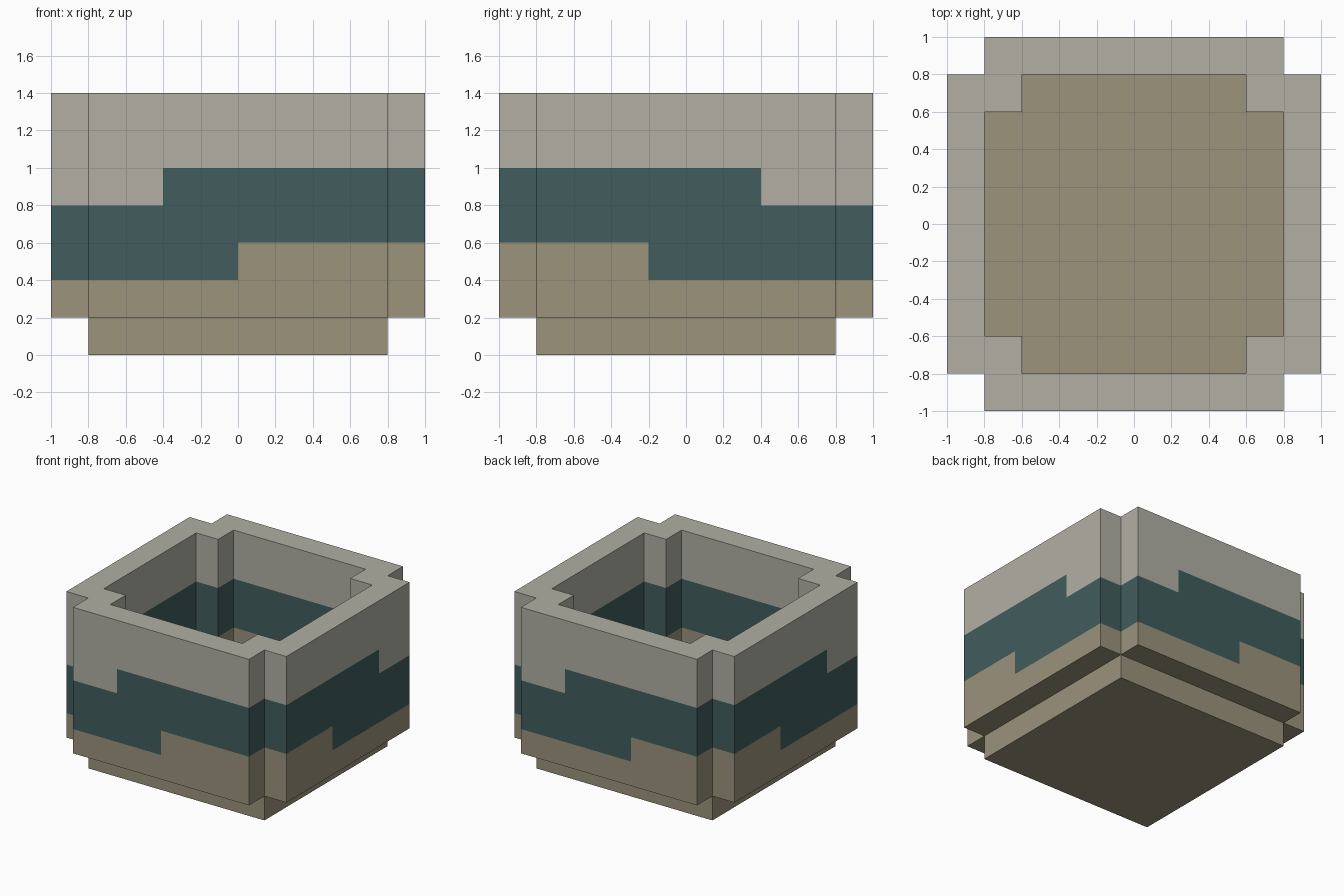
import bpy
import bmesh

if "Cube" in bpy.data.objects:
    bpy.data.objects.remove(bpy.data.objects["Cube"])


def make_material(name, rgb):
    """Flat material from an 8-bit display colour."""
    lin = [((c / 255 + 0.055) / 1.055) ** 2.4 for c in rgb]
    mat = bpy.data.materials.new(name)
    mat.diffuse_color = (*lin, 1.0)
    mat.use_nodes = True
    mat.node_tree.nodes["Principled BSDF"].inputs["Base Color"].default_value = mat.diffuse_color
    return mat


SAND = make_material("sand", (155, 147, 124))
TEAL = make_material("dark_teal", (65, 92, 93))
GREY = make_material("warm_grey", (177, 175, 164))


def finish(bm, name, mats):
    bmesh.ops.recalc_face_normals(bm, faces=bm.faces[:])
    mesh = bpy.data.meshes.new(name)
    bm.to_mesh(mesh)
    bm.free()
    for m in mats:
        mesh.materials.append(m)
    bpy.context.collection.objects.link(bpy.data.objects.new(name, mesh))


def cross_outline(long, short):
    """Square outline with a notch at each corner, counter-clockwise."""
    pts, quarter = [], [(long, short), (short, short), (short, long)]
    for _ in range(4):
        pts += quarter
        quarter = [(-y, x) for x, y in quarter]
    return pts


def band_limits(x, y):
    """Bottom and top of the teal band at a point of the wall."""
    if abs(y) > abs(x):
        if y < 0:   # front wall
            return (0.4 if x < 0 else 0.6), (0.8 if x < -0.4 else 1.0)
        return (0.4 if x > -0.2 else 0.6), (0.8 if x > 0.4 else 1.0)   # back wall
    s = y if x > 0 else -y   # right wall, and left wall turned half round
    return (0.6 if s < -0.2 else 0.4), (1.0 if s < 0.4 else 0.8)


# Base slab, its top is the floor of the box
bm = bmesh.new()
bmesh.ops.create_cube(bm, size=1)
bmesh.ops.scale(bm, vec=(1.6, 1.6, 0.2), verts=bm.verts)
bmesh.ops.translate(bm, vec=(0, 0, 0.1), verts=bm.verts)
finish(bm, "base_slab", [SAND])

# Notched wall ring
bm = bmesh.new()
section = [(1.0, 0.8, 0.2), (1.0, 0.8, 1.4), (0.8, 0.6, 1.4), (0.8, 0.6, 0.2)]
loops = [[bm.verts.new((x, y, z)) for x, y in cross_outline(a, b)] for a, b, z in section]
for k in range(4):
    lower, upper = loops[k], loops[(k + 1) % 4]
    for i in range(12):
        j = (i + 1) % 12
        bm.faces.new((lower[i], lower[j], upper[j], upper[i]))

# Cut the walls along the stepped band borders
cuts = [(2, z) for z in (0.4, 0.6, 0.8, 1.0)]
cuts += [(0, x) for x in (-0.4, -0.2, 0.0, 0.4)]
cuts += [(1, y) for y in (-0.4, -0.2, 0.2, 0.4)]
for axis, pos in cuts:
    co, no = [0, 0, 0], [0, 0, 0]
    co[axis], no[axis] = pos, 1
    geom = bm.verts[:] + bm.edges[:] + bm.faces[:]
    bmesh.ops.bisect_plane(bm, geom=geom, dist=1e-5, plane_co=co, plane_no=no)

# Colour the bands by height
for f in bm.faces:
    c = f.calc_center_median()
    low, high = band_limits(c.x, c.y)
    f.material_index = 0 if c.z < low else (1 if c.z < high else 2)
finish(bm, "notched_walls", [SAND, TEAL, GREY])
